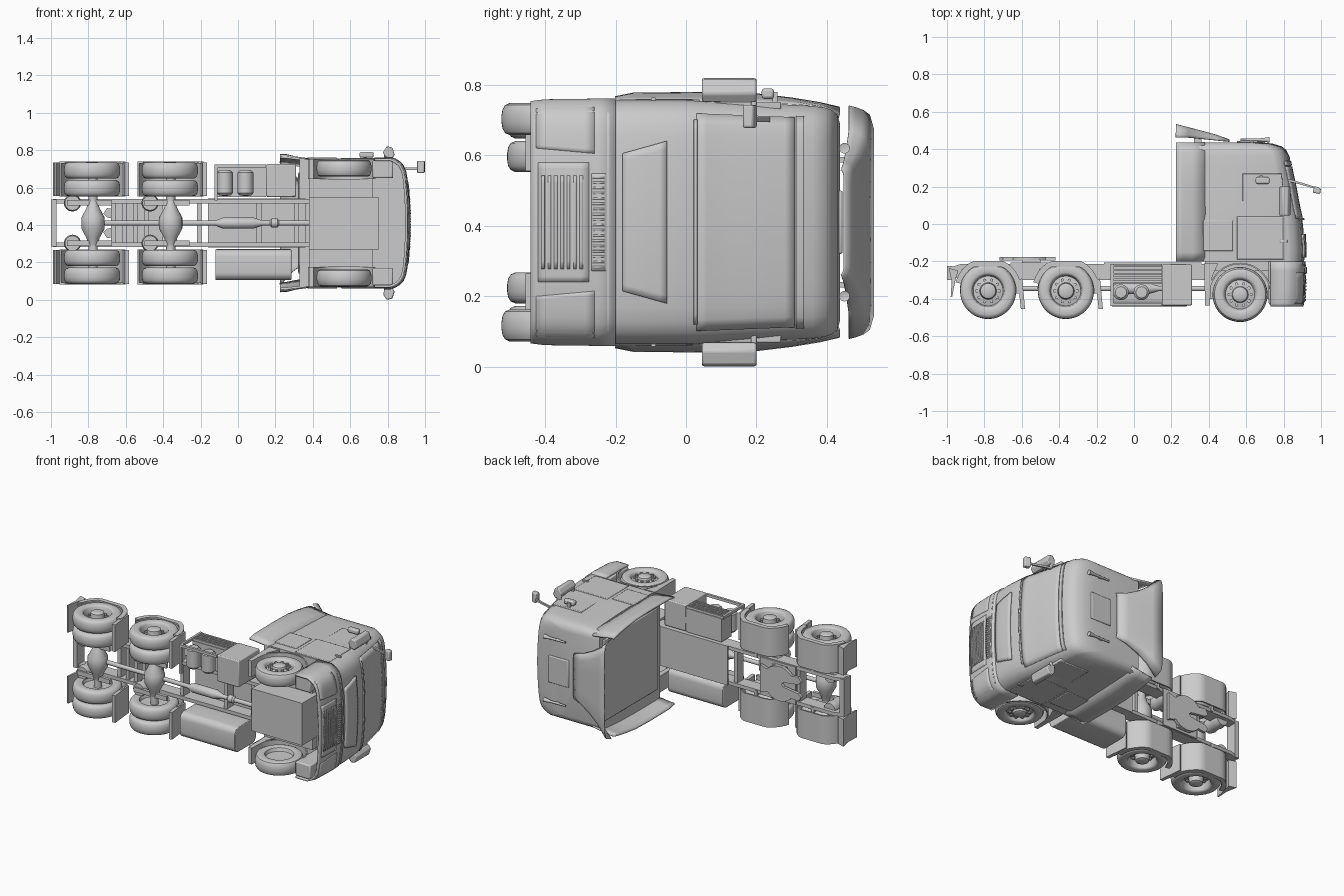
import bpy, bmesh, math

if "Cube" in bpy.data.objects:
    bpy.data.objects.remove(bpy.data.objects["Cube"])

ZC = 0.41  # centre plane: the truck lies on its side, +y is its roof, +x its front


def make(name, verts, faces, bevel=0, thick=0, angle=35):
    me = bpy.data.meshes.new(name)
    me.from_pydata([(x, y, d + ZC) for x, y, d in verts], [], faces)
    bm = bmesh.new()
    bm.from_mesh(me)
    bmesh.ops.remove_doubles(bm, verts=bm.verts, dist=1e-5)
    bmesh.ops.recalc_face_normals(bm, faces=bm.faces)
    bm.to_mesh(me)
    bm.free()
    me.polygons.foreach_set("use_smooth", [True] * len(me.polygons))
    me.set_sharp_from_angle(angle=math.radians(angle))
    ob = bpy.data.objects.new(name, me)
    bpy.context.collection.objects.link(ob)
    if thick:
        m = ob.modifiers.new("thickness", 'SOLIDIFY')
        m.thickness, m.offset = thick, 0
    if bevel:
        m = ob.modifiers.new("bevel", 'BEVEL')
        m.width, m.segments = bevel, 2
    return ob


def extrude(name, poly, a, b, axis='z', mirror=False, bevel=0):
    n = len(poly)
    place = {'z': lambda p, q, h, s: (p, q, s * h), 'y': lambda p, q, h, s: (p, h, s * q),
             'x': lambda p, q, h, s: (h, p, s * q)}[axis]
    for s, tag in (((1, "_left"), (-1, "_right")) if mirror else ((1, ""),)):
        v = [place(p, q, h, s) for h in (a, b) for p, q in poly]
        f = [(i, (i + 1) % n, n + (i + 1) % n, n + i) for i in range(n)]
        make(name + tag, v, f + [tuple(range(n)), tuple(range(n, 2 * n))], bevel)


def box(name, x0, x1, y0, y1, d0, d1, mirror=False, bevel=0):
    extrude(name, [(x0, y0), (x1, y0), (x1, y1), (x0, y1)], d0, d1, 'z', mirror, bevel)


def lathe(name, prof, o, axis='z', s=1, n=40):
    v, f, m = [], [], len(prof)
    for i in range(n):
        c, k = math.cos(i * math.tau / n), math.sin(i * math.tau / n)
        for r, h in prof:
            p = {'z': (r * c, r * k, s * h), 'y': (r * c, h, r * k), 'x': (h, r * c, r * k)}[axis]
            v.append((o[0] + p[0], o[1] + p[1], s * o[2] + p[2]))
    for i in range(n):
        a, b = i * m, (i + 1) % n * m
        f += [(a + j, a + j + 1, b + j + 1, b + j) for j in range(m - 1)]
    return make(name, v, f)


def rod(name, r, h0, h1, o, axis='z', s=1, n=16):
    return lathe(name, [(0, h0), (r, h0), (r, h1), (0, h1)], o, axis, s, n)


def grid(name, rows, **kw):
    n = len(rows[0])
    f = [(i * n + j, i * n + j + 1, (i + 1) * n + j + 1, (i + 1) * n + j)
         for i in range(len(rows) - 1) for j in range(n - 1)]
    return make(name, [p for r in rows for p in r], f, **kw)


# cab shape: height, front x, half width
SHAPE = [(-.44, .90, .338), (-.40, .908, .343), (-.25, .912, .345), (-.2, .91, .345), (-.13, .912, .345),
         (-.03, .906, .345), (.02, .90, .345), (.10, .882, .342), (.21, .862, .337), (.30, .842, .333),
         (.36, .832, .33), (.395, .815, .325), (.415, .79, .318), (.43, .74, .305), (.437, .68, .28)]
US = (0, .25, .5, .7, .82, .9, .95, .98, 1)


def shape(y):
    for a, b in zip(SHAPE, SHAPE[1:]):
        if y <= b[0]:
            t = (y - a[0]) / (b[0] - a[0])
            return a[1] + t * (b[1] - a[1]), a[2] + t * (b[2] - a[2])
    return SHAPE[-1][1:]


def front(y, d, off=0):
    xf, w = shape(y)
    u = min(1, abs(d) / w)
    return (xf - .026 * u * u - .06 * u ** 14 + off, y, d)


def ring(y, xb):
    w = shape(y)[1]
    ds = [-u * w for u in US[::-1]] + [u * w for u in US[1:]]
    return [(xb, y, -w)] + [front(y, d) for d in ds] + [(xb, y, w)]


def patch(name, y0, y1, a0, b0, a1=None, b1=None, off=.004, thick=.008, ny=6, nd=20):
    a1, b1 = a0 if a1 is None else a1, b0 if b1 is None else b1
    rows = []
    for i in range(ny + 1):
        t = i / ny
        a, b = a0 + t * (a1 - a0), b0 + t * (b1 - b0)
        rows.append([front(y0 + t * (y1 - y0), a + (b - a) * j / nd, off) for j in range(nd + 1)])
    grid(name, rows, thick=thick)


# cab body
rings = [ring(r[0], .33) for r in SHAPE[3:]]
n = len(rings[0])
faces = [(i * n + j, i * n + (j + 1) % n, (i + 1) * n + (j + 1) % n, (i + 1) * n + j)
         for i in range(len(rings) - 1) for j in range(n)]
N = n * len(rings)
make("cab_body", sum(rings, []), faces + [tuple(range(n)), tuple(range(N - n, N))])

# front panels
patch("windshield", .03, .308, -.308, .308, -.297, .297, off=.002, thick=.006, ny=10)
patch("roof_edge_trim", .312, .335, -.30, .30, off=.002, thick=.006)
patch("hood_panel", -.18, -.055, -.195, .195, -.23, .23, off=.004, thick=.014)
grid("bumper_shell", [ring(y, .73) for y in (-.44, -.425, -.40, -.33, -.25, -.2)], thick=.012)
patch("bumper_seam_strip", -.225, -.217, -.34, .34, off=.004)
patch("lower_grille_frame", -.42, -.275, -.17, .17, off=.005, thick=.006)
for i in range(7):
    patch("grille_bar", -.41 + i * .018, -.401 + i * .018, -.132, .132, off=.009, thick=.006, ny=1, nd=12)
patch("upper_grille_mesh", -.268, -.228, -.138, .138, off=.005)
for i in range(18):
    d = -.1275 + i * .015
    patch("grille_slat", -.265, -.231, d - .003, d + .003, off=.009, ny=2, nd=1)
for s in (1, -1):
    patch("headlight", -.425, -.26, s * .21, s * .33, s * .195, s * .335, off=.003, thick=.007, nd=12)
patch("wiper_blade", .022, .032, -.29, .29, off=.008, ny=1)
box("entry_step", .72, .83, -.43, -.2, .24, .335, True, .008)

# side panels
box("door_panel", .55, .80, -.19, .04, .335, .349, True, .004)
extrude("door_window", [(.58, .06), (.81, .06), (.79, .27), (.58, .27)], .32, .342, 'z', True, .004)
box("storage_hatch", .37, .53, -.145, .02, .335, .350, True, .004)
box("door_handle", .78, .82, -.10, -.085, .34, .354, True, .003)

# rear side fairings flaring outwards, cab rear wall
for s in (1, -1):
    grid("side_fairing", [[(.225, y, s * a), (.26, y, s * (a - .002)), (.31, y, s * (b + (a - b) * .45)), (.38, y, s * b)]
                          for y, a, b in ((-.2, .352, .338), (-.15, .362, .340), (.05, .364, .338), (.2, .36, .334),
                                          (.30, .348, .33), (.38, .335, .324), (.435, .322, .30))], thick=.012)
box("cab_rear_panel", .322, .335, -.17, .40, -.27, .27, bevel=.005)

# roof parts
rows = []
for x, w, yc, ye in ((.225, .33, .532, .462), (.29, .26, .515, .462), (.36, .21, .497, .455),
                     (.44, .17, .475, .447), (.51, .15, .45, .44)):
    rows.append([(x, yc - (yc - ye) * abs(t) ** 22, t * w)
                 for t in (-1, -.985, -.96, -.92, -.8, -.4, 0, .4, .8, .92, .96, .985, 1)])
grid("roof_deflector", rows, thick=.005)
box("deflector_support", .32, .36, .435, .49, .17, .185, True)
box("roof_hatch", .55, .70, .432, .445, -.09, .09, bevel=.006)
for s in (1, -1):
    lathe("roof_horn", [(0, .57), (.006, .57), (.008, .68), (.015, .725), (0, .72)], (0, .45, s * .21), 'x', n=16)
    box("horn_bracket", .62, .64, .43, .452, s * .21 - .005, s * .21 + .005)

# mirrors
extrude("side_mirror", [(.785, .355), (.82, .34), (.838, .365), (.825, .405), (.795, .41), (.775, .38)],
        .045, .2, 'y', True, .006)
box("mirror_arm", .78, .81, .185, .2, .31, .39, True, .004)
box("mirror_lower_arm", .78, .81, .05, .062, .33, .38, True, .004)
box("kerb_mirror", .65, .725, .215, .25, .35, .38, bevel=.008)
box("kerb_mirror_arm", .67, .69, .245, .26, .32, .37)
extrude("front_mirror_arm", [(.80, .245), (.85, .235), (.965, .2), (.965, .19), (.85, .222), (.80, .23)], .285, .297)
extrude("front_mirror", [(.955, .168), (.995, .16), (1.0, .19), (.965, .203)], .268, .333, bevel=.006)

# chassis
extrude("frame_rail", [(-.99, -.235), (-.93, -.215), (.75, -.215), (.75, -.30), (-.90, -.30), (-.99, -.28)],
        .105, .128, 'z', True)
box("rear_crossmember", -1.0, -.97, -.30, -.225, -.125, .125)
for x in (-.68, -.62, -.56, -.5, -.22, .1, .3):
    box("crossmember", x, x + .025, -.29, -.225, -.11, .11)
box("catwalk_plate", -.16, .36, -.216, -.206, -.13, .13)
box("engine_block", .38, .75, -.40, -.2, -.14, .14)
box("cab_floor_liner", .38, .72, -.25, -.2, -.235, .235)
arc = [(-.56 + .115 * math.cos(a), .115 * math.sin(a)) for a in [math.radians(40 + 10 * i) for i in range(11)]]
plate = [(-.42, .09)] + arc + [(-.70, .08), (-.72, .05), (-.70, .03), (-.59, .015), (-.575, 0), (-.59, -.015),
                               (-.70, -.03), (-.72, -.05), (-.70, -.08)] + [(x, -d) for x, d in reversed(arc)]
extrude("fifth_wheel_plate", plate + [(-.42, -.09)], -.195, -.176, 'y')
box("fifth_wheel_base", -.66, -.40, -.215, -.205, -.125, .125)
box("fifth_wheel_mount", -.60, -.50, -.21, -.19, .07, .11, True)

# axles and drive line
for x in (-.775, -.36):
    lathe("differential", [(0, -.135), (.022, -.13), (.035, -.08), (.062, -.03), (.062, .03), (.035, .08),
                           (.022, .13), (0, .135)], (x, -.36, 0), n=24)
    rod("rear_axle", .025, -.27, .27, (x, -.36, 0))
    for s in (1, -1):
        lathe("air_spring", [(0, -.37), (.04, -.37), (.046, -.34), (.04, -.31), (.046, -.28), (.04, -.24), (0, -.24)],
              (x - .11, 0, s * .108), 'y', n=24)
        box("spring_arm", x - .14, x + .1, -.38, -.36, s * .108 - .015, s * .108 + .015)
lathe("drive_shaft", [(0, -.72), (.014, -.72), (.014, -.12), (.03, -.08), (.03, .08), (.014, .13), (.014, .17),
                      (.024, .18), (.024, .21), (.014, .22), (.014, .40), (0, .40)], (0, -.345, 0), 'x', n=20)


# wheels
def wheel(name, x, y, d0, d1, r, dish, hub, s):
    w = d1 - d0
    prof = [(0, d0 + .03), (.55 * r, d0 + .025), (.6 * r, d0 + .004), (.66 * r, d0), (.85 * r, d0), (.93 * r, d0 + .06 * w),
            (.98 * r, d0 + .2 * w), (r, d0 + .4 * w), (r, d1 - .4 * w), (.98 * r, d1 - .2 * w), (.93 * r, d1 - .06 * w),
            (.85 * r, d1), (.66 * r, d1), (.6 * r, d1 - .004),
            (.57 * r, d1 - .01), (.53 * r, d1 - dish), (.3 * r, d1 - dish + .008), (.27 * r, d1 - dish + hub),
            (.2 * r, d1 - dish + hub + .006), (0, d1 - dish + hub + .006)]
    lathe(name, prof, (x, y, 0), 'z', s, 48)
    for i in range(10):
        a = i * math.tau / 10
        rod("wheel_nut", .009, d1 - dish - .002, d1 - dish + .014,
            (x + .4 * r * math.cos(a), y + .4 * r * math.sin(a), 0), 'z', s, 8)


def arch(name, x, y, r, a0, a1, d0, d1, t=.008, top=9):
    ang = [math.radians(a0 + (a1 - a0) * i / 20) for i in range(21)]
    pt = lambda a, q: (x + q * math.cos(a), min(y + q * math.sin(a), top - (r + t - q)))
    extrude(name, [pt(a, r + t) for a in ang] + [pt(a, r) for a in reversed(ang)], d0, d1, 'z', True)


for s in (1, -1):
    wheel("front_wheel", .567, -.377, .248, .338, .147, .022, .02, s)
    for x in (-.78, -.364):
        wheel("rear_outer_wheel", x, -.358, .238, .325, .15, .05, .045, s)
        wheel("rear_inner_wheel", x, -.358, .143, .23, .15, .03, .02, s)

# fenders with outer lips and flaps
for x in (-.78, -.364):
    arch("rear_fender", x, -.358, .172, -5, 165, .142, .327, top=-.199)
    arch("rear_fender_lip", x, -.358, .150, -5, 165, .318, .329, t=.03, top=-.199)
    extrude("fender_flap", [(x + .165, -.36), (x + .16, -.30), (x + .182, -.29), (x + .198, -.455), (x + .175, -.455)],
            .145, .325, 'z', True)
    box("fender_bracket", x - .01, x + .01, -.23, -.21, .11, .2, True)
extrude("mud_flap", [(-.99, -.235), (-.94, -.25), (-.955, -.30), (-.972, -.39), (-.98, -.39), (-.975, -.31)],
        .145, .325, 'z', True)
arch("front_fender", .567, -.377, .162, 5, 190, .235, .343, top=-.2)
extrude("front_fender_skirt", [(.375, -.21), (.45, -.21), (.415, -.29), (.405, -.435), (.38, -.435)], .235, .343, 'z', True)

# side equipment: fuel tank on one side, air tanks and battery box on the other
tank = [(cy + .04 * math.cos(a), cd + .04 * math.sin(a)) for cy, cd, q in
        ((-.255, -.18, 0), (-.40, -.18, 90), (-.40, -.265, 180), (-.255, -.265, 270))
        for a in [math.radians(q + 18 * i) for i in range(6)]]
extrude("fuel_tank", tank, -.12, .285, 'x', bevel=.004)
box("equipment_box", .15, .31, -.435, -.215, .14, .315, bevel=.006)
for x in (-.07, .04):
    lathe("air_tank", [(0, .145), (.03, .147), (.042, .16), (.042, .27), (.03, .283), (0, .285)], (x, -.365, 0), n=24)
box("rack_panel", -.11, .15, -.32, -.215, .14, .295)
for i in range(5):
    box("rack_slat", -.11, .15, -.315 + i * .021, -.303 + i * .021, .29, .31)
box("rack_lower_rail", -.12, .15, -.438, -.422, .295, .312)
box("rack_post", -.125, -.11, -.438, -.215, .295, .312)
box("rack_arm", -.125, -.11, -.438, -.422, .12, .3)
